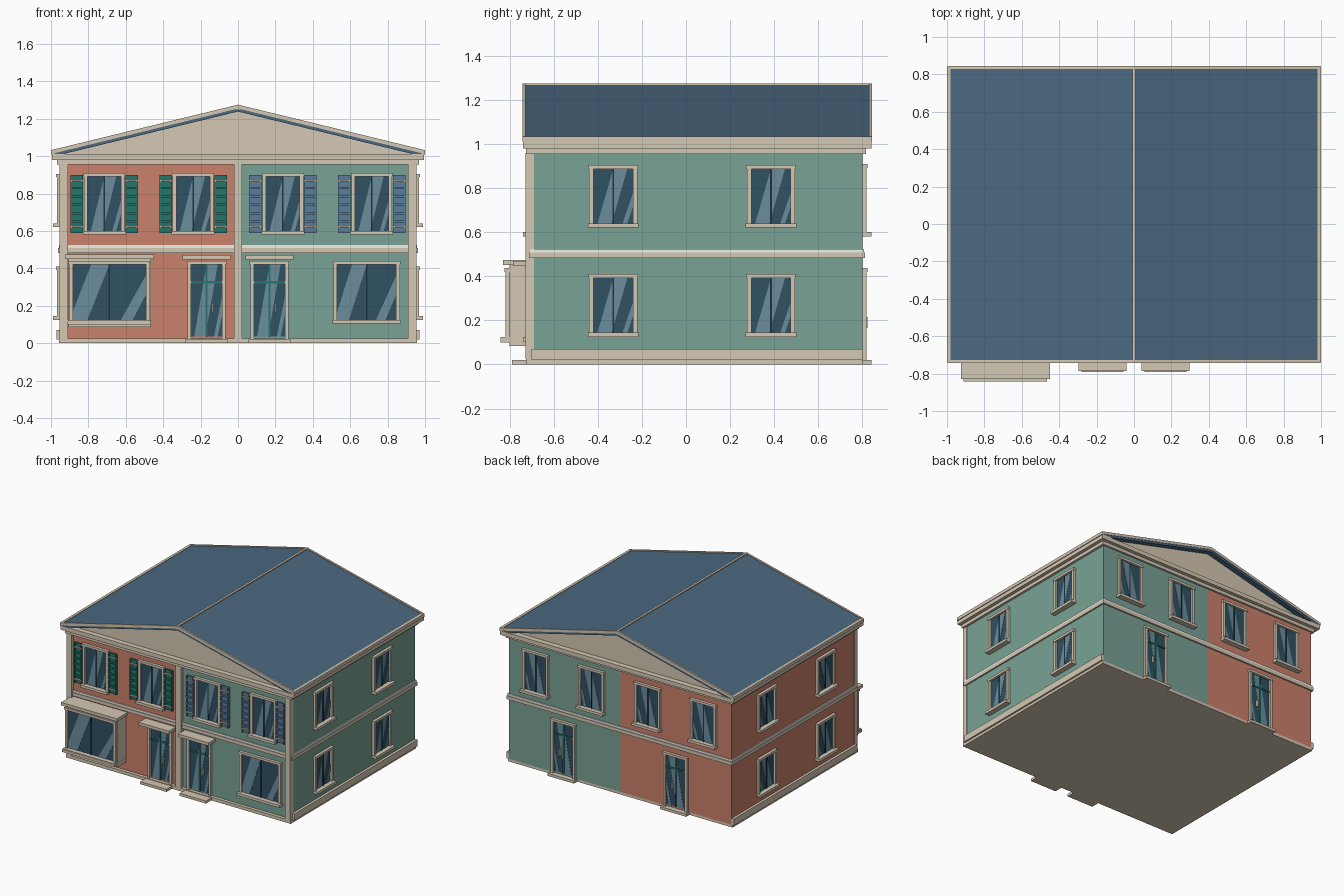
import bpy, bmesh
from mathutils import Vector

if "Cube" in bpy.data.objects:
    bpy.data.objects.remove(bpy.data.objects["Cube"])

parts = {}      # part name -> (bmesh, colour)
COL = dict(red=(0.79, 0.5, 0.42), green=(0.47, 0.63, 0.58), trim=(0.83, 0.78, 0.7),
           white=(0.95, 0.94, 0.91), roof=(0.3, 0.41, 0.5), glass=(0.2, 0.32, 0.39),
           shine=(0.42, 0.55, 0.61), dark=(0.14, 0.21, 0.26), teal=(0.16, 0.46, 0.42),
           blue=(0.36, 0.49, 0.6))


def solid(name, col, base, offset):
    """Extrude a convex outline (3D points) by an offset vector."""
    bm = parts.setdefault(name, (bmesh.new(), col))[0]
    off = Vector(offset)
    lo = [bm.verts.new(p) for p in base]
    hi = [bm.verts.new(Vector(p) + off) for p in base]
    n = len(lo)
    faces = [bm.faces.new(lo), bm.faces.new(hi)]
    faces += [bm.faces.new((lo[i], lo[(i + 1) % n], hi[(i + 1) % n], hi[i])) for i in range(n)]
    bmesh.ops.recalc_face_normals(bm, faces=faces)


def box(name, col, x0, x1, y0, y1, z0, z1):
    solid(name, col, [(x0, y0, z0), (x1, y0, z0), (x1, y1, z0), (x0, y1, z0)], (0, 0, z1 - z0))


# wall sides: (u along wall, d outwards, z) -> world
SIDES = dict(front=lambda u, d, z: (u, -0.70 - d, z), back=lambda u, d, z: (u, 0.80 + d, z),
             right=lambda u, d, z: (0.95 + d, u, z), left=lambda u, d, z: (-0.95 - d, u, z))


def panel(name, col, side, pts, d0, d1):
    """Flat outline (u, z) on a wall, from depth d0 to d1."""
    f = SIDES[side]
    off = Vector(f(0, d1, 0)) - Vector(f(0, d0, 0))
    solid(name, col, [f(u, d0, z) for u, z in pts], off)


def wbox(name, col, side, u0, u1, z0, z1, d0, d1):
    panel(name, col, side, [(u0, z0), (u1, z0), (u1, z1), (u0, z1)], d0, d1)


NARROW = [[(.5, 1), (.86, 1), (.46, 0), (.1, 0)], [(1, .55), (1, .3), (.86, 0), (.74, 0)]]
WIDE = [[(.25, 1), (.5, 1), (.2, 0), (0, 0), (0, .15)], [(1, .8), (1, .45), (.82, 0), (.66, 0)]]


def glazing(side, u, w, z0, z1, d, shine):
    wbox("window_glass", "glass", side, u - w / 2, u + w / 2, z0, z1, d - 0.01, d + 0.004)
    for s in shine:
        panel("glass_reflection", "shine", side,
              [(u - w / 2 + a * w, z0 + b * (z1 - z0)) for a, b in s], d + 0.003, d + 0.006)


def frame(name, side, u, w, z0, z1, d0, d1, t=0.02):
    for s in (-1, 1):
        a = u + s * w / 2
        wbox(name, "trim", side, min(a, a + s * t), max(a, a + s * t), z0, z1, d0, d1)
    wbox(name, "trim", side, u - w / 2 - t - 0.003, u + w / 2 + t + 0.003, z1, z1 + 0.018, d0, d1 + 0.004)


def window(side, u, w, z0, z1, d=0.0, shine=NARROW):
    glazing(side, u, w, z0, z1, d, shine)
    wbox("window_mullion", "dark", side, u - 0.004, u + 0.004, z0, z1, d, d + 0.01)
    frame("window_frame", side, u, w, z0, z1, d, d + 0.018)
    wbox("window_sill", "trim", side, u - w / 2 - 0.026, u + w / 2 + 0.026, z0 - 0.02, z0, d, d + 0.04)


def door(side, u):
    z0, z1, w = 0.035, 0.42, 0.165
    glazing(side, u, w, z0, z1, 0, NARROW)
    wbox("door_bars", "teal", side, u - 0.005, u + 0.005, z0, z1, 0, 0.012)
    wbox("door_bars", "teal", side, u - w / 2, u + w / 2, 0.32, 0.332, 0, 0.012)
    wbox("door_handle", "trim", side, u + 0.026, u + 0.034, 0.165, 0.215, 0, 0.024)
    frame("door_frame", side, u, w, 0.02, z1, 0, 0.018)
    wbox("door_step", "trim", side, u - 0.112, u + 0.112, 0, 0.02, 0, 0.09 if side == "front" else 0.04)


def shutter(u, col):
    name = "shutter_" + col
    a, b = u - 0.033, u + 0.033
    wbox(name, col, "front", a, b, 0.59, 0.90, 0, 0.012)
    for s in (a, b - 0.008):
        wbox(name, col, "front", s, s + 0.008, 0.59, 0.90, 0.01, 0.02)
    for z in (0.65, 0.695, 0.74, 0.785, 0.83):
        wbox(name, col, "front", a, b, z - 0.006, z + 0.006, 0.01, 0.024)
    for z in (0.622, 0.868):
        wbox("shutter_strap", "trim", "front", a, b, z - 0.004, z + 0.004, 0.01, 0.026)


# two house halves and base
box("left_house_wall", "red", -0.95, 0, -0.70, 0.80, 0.02, 1.0)
box("right_house_wall", "green", 0, 0.95, -0.70, 0.80, 0.02, 1.0)
box("base_slab", "trim", -0.957, 0.957, -0.725, 0.80, 0, 0.025)
for s in ("left", "right"):
    wbox("side_plinth", "trim", s, -0.70, 0.80, 0.02, 0.07, 0, 0.02)

# pilasters and mid-height band
for x in (-0.932, 0, 0.932):
    box("pilaster", "trim", x - 0.022, x + 0.022, -0.727, -0.69, 0.025, 0.96)
box("floor_band", "trim", -0.962, 0.962, -0.712, 0.812, 0.482, 0.508)
box("floor_band_ledge", "white", -0.957, 0.957, -0.707, 0.807, 0.508, 0.524)

# cornice, gable block, roof
box("lower_cornice", "trim", -0.968, 0.968, -0.725, 0.815, 0.955, 0.98)
box("upper_cornice", "trim", -0.994, 0.994, -0.74, 0.842, 0.98, 1.012)
solid("gable", "trim", [(-0.96, -0.70, 1.01), (0.96, -0.70, 1.01), (0, -0.70, 1.245)], (0, 1.5, 0))
for s in (-1, 1):
    def slope(y, top, t, xe):
        return [(0, y, top), (s * xe, y, top - 0.243 * xe), (s * xe, y, top - 0.243 * xe - t), (0, y, top - t)]
    solid("roof_slope", "roof", slope(-0.735, 1.268, 0.03, 0.99), (0, 1.575, 0))
    for y in (-0.742, 0.83):
        solid("barge_board", "trim", slope(y, 1.275, 0.021, 0.998), (0, 0.014, 0))
    box("gutter", "trim", min(s * 0.98, s), max(s * 0.98, s), -0.74, 0.842, 1.008, 1.033)
box("ridge_cap", "trim", -0.008, 0.008, -0.742, 0.844, 1.25, 1.274)

# upper windows front and back, shutters on the front
for u in (-0.715, -0.24, 0.24, 0.715):
    for side in ("front", "back"):
        window(side, u, 0.178, 0.60, 0.892)
    for s in (-1, 1):
        shutter(u + s * 0.147, "teal" if u < 0 else "blue")

# side windows
for side in ("left", "right"):
    for u in (-0.33, 0.385):
        for z in (0.145, 0.64):
            window(side, u, 0.178, z, z + 0.247)

# doors and canopies
for x in (-0.168, 0.168):
    door("front", x)
    wbox("door_canopy", "trim", "front", x - 0.129, x + 0.129, 0.447, 0.47, 0, 0.085)
for x in (-0.478, 0.478):
    door("back", x)

# right ground-floor window
window("front", 0.688, 0.315, 0.125, 0.42, shine=WIDE)

# left bay window
wbox("bay_body", "trim", "front", -0.905, -0.465, 0.085, 0.45, 0, 0.10)
window("front", -0.688, 0.39, 0.125, 0.42, 0.10, WIDE)
wbox("bay_cap", "trim", "front", -0.926, -0.45, 0.45, 0.473, 0, 0.13)
wbox("bay_ledge", "trim", "front", -0.912, -0.464, 0.1, 0.118, 0, 0.142)

# create the objects
mats = {}
for name, (bm, col) in parts.items():
    if col not in mats:
        mats[col] = bpy.data.materials.new(col)
        mats[col].diffuse_color = tuple(c ** 2.2 for c in COL[col]) + (1,)
    me = bpy.data.meshes.new(name)
    bm.to_mesh(me)
    bm.free()
    me.materials.append(mats[col])
    bpy.context.collection.objects.link(bpy.data.objects.new(name, me))

for m in bpy.data.materials:
    if m.users and not m.is_grease_pencil:
        m.use_nodes = True
        m.node_tree.nodes["Principled BSDF"].inputs["Base Color"].default_value = m.diffuse_color
